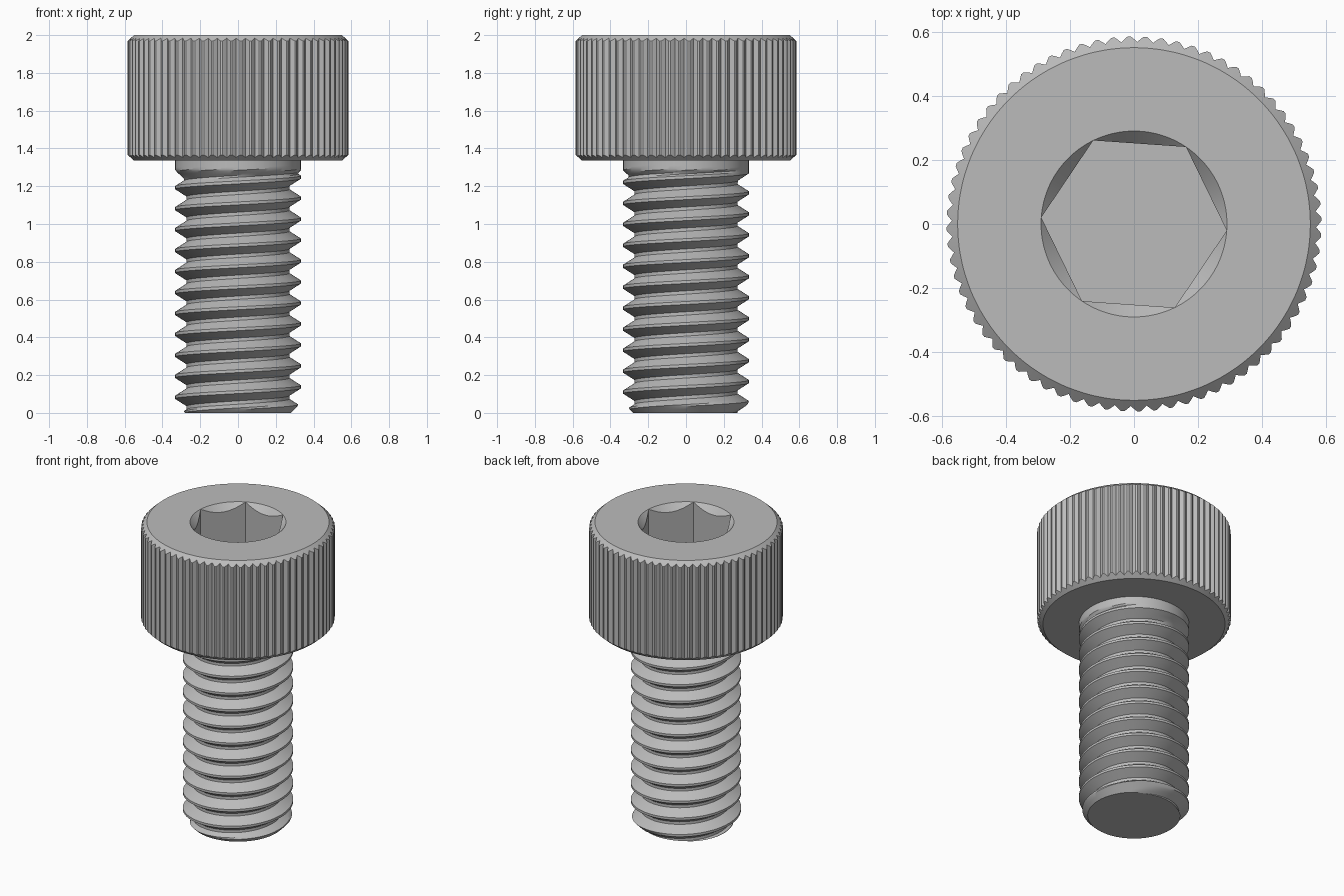
import bpy, bmesh
from math import sin, cos, pi, radians

cube = bpy.data.objects.get("Cube")
if cube:
    bpy.data.objects.remove(cube)

steel = bpy.data.materials.new("steel_grey")
steel.use_nodes = True
GREY = (0.5, 0.5, 0.5, 1)
steel.diffuse_color = GREY
steel.node_tree.nodes["Principled BSDF"].inputs["Base Color"].default_value = GREY


def lofted(name, rings, closed):
    """Skin a list of point rings, weld them and cap the open ends."""
    bm = bmesh.new()
    rows = [[bm.verts.new(p) for p in ring] for ring in rings]
    for low, high in zip(rows, rows[1:]):
        n = len(low)
        for i in range(n if closed else n - 1):
            j = (i + 1) % n
            bm.faces.new((low[i], low[j], high[j], high[i]))
    bmesh.ops.remove_doubles(bm, verts=bm.verts, dist=1e-5)
    bmesh.ops.holes_fill(bm, edges=[e for e in bm.edges if e.is_boundary], sides=0)
    bmesh.ops.recalc_face_normals(bm, faces=bm.faces)
    mesh = bpy.data.meshes.new(name)
    bm.to_mesh(mesh)
    bm.free()
    mesh.materials.append(steel)
    obj = bpy.data.objects.new(name, mesh)
    bpy.context.collection.objects.link(obj)
    bpy.ops.object.select_all(action="DESELECT")
    obj.select_set(True)
    bpy.context.view_layer.objects.active = obj
    bpy.ops.object.shade_smooth_by_angle(angle=radians(28))
    return obj


def point(r, angle, z):
    return (r * cos(angle), r * sin(angle), z)


# Knurled head with countersunk hexagonal socket, one column per degree
TOP, SEAT, RIM, SOCKET = 2.0, 1.335, 0.55, 0.29
KNURL = (0.577, 0.585, 0.585, 0.577, 0.568)


def knurl(d):
    return KNURL[d % len(KNURL)]


def hexagon(d):
    return SOCKET * cos(pi / 6) / cos(radians((d + 4) % 60 - 30))


head_profile = [
    lambda d: (RIM, SEAT),
    lambda d: (knurl(d), SEAT + 0.9 * (knurl(d) - RIM)),
    lambda d: (knurl(d), TOP - 0.9 * (knurl(d) - RIM)),
    lambda d: (RIM, TOP),
    lambda d: (SOCKET, TOP),
    lambda d: (hexagon(d), TOP - 1.1 * (SOCKET - hexagon(d))),
    lambda d: (hexagon(d), 1.667),
]
head_rings = []
for step in head_profile:
    ring = []
    for d in range(360):
        r, z = step(d)
        ring.append(point(r, radians(d), z))
    head_rings.append(ring)
lofted("socket_head", head_rings, True)

# Threaded shank: rows follow the helix, trimmed by the end chamfer and runout
PITCH, MAJOR, MINOR, PHASE = 0.111, 0.333, 0.272, 0.027
CREST, ROOT = 0.07, 0.08          # half widths of the flats, in pitches
SEGMENTS, FLANK = 96, 4


def shank_radius(turn, z):
    t = abs((turn + 0.5) % 1 - 0.5)
    fall = min(1, max(0, (t - CREST) / (0.5 - ROOT - CREST)))
    r = MAJOR - (MAJOR - MINOR) * fall
    runout = MINOR + (MAJOR - MINOR) * (z - 1.225) / 0.06
    return min(MAJOR, 0.28 + z, max(r, runout))


span = 0.5 - ROOT - CREST
down = [CREST + span * i / FLANK for i in range(FLANK + 1)]
turns = down + [1 - t for t in reversed(down)]
thread_rings = []
for k in range(-3, 14):
    for t in turns:
        ring = []
        for i in range(SEGMENTS + 1):
            z = PHASE + PITCH * (k + t + i / SEGMENTS)
            z = min(SEAT + 0.01, max(0, z))
            turn = (z - PHASE) / PITCH - i / SEGMENTS
            ring.append(point(shank_radius(turn, z), 2 * pi * i / SEGMENTS, z))
        thread_rings.append(ring)
lofted("threaded_shank", thread_rings, False)
